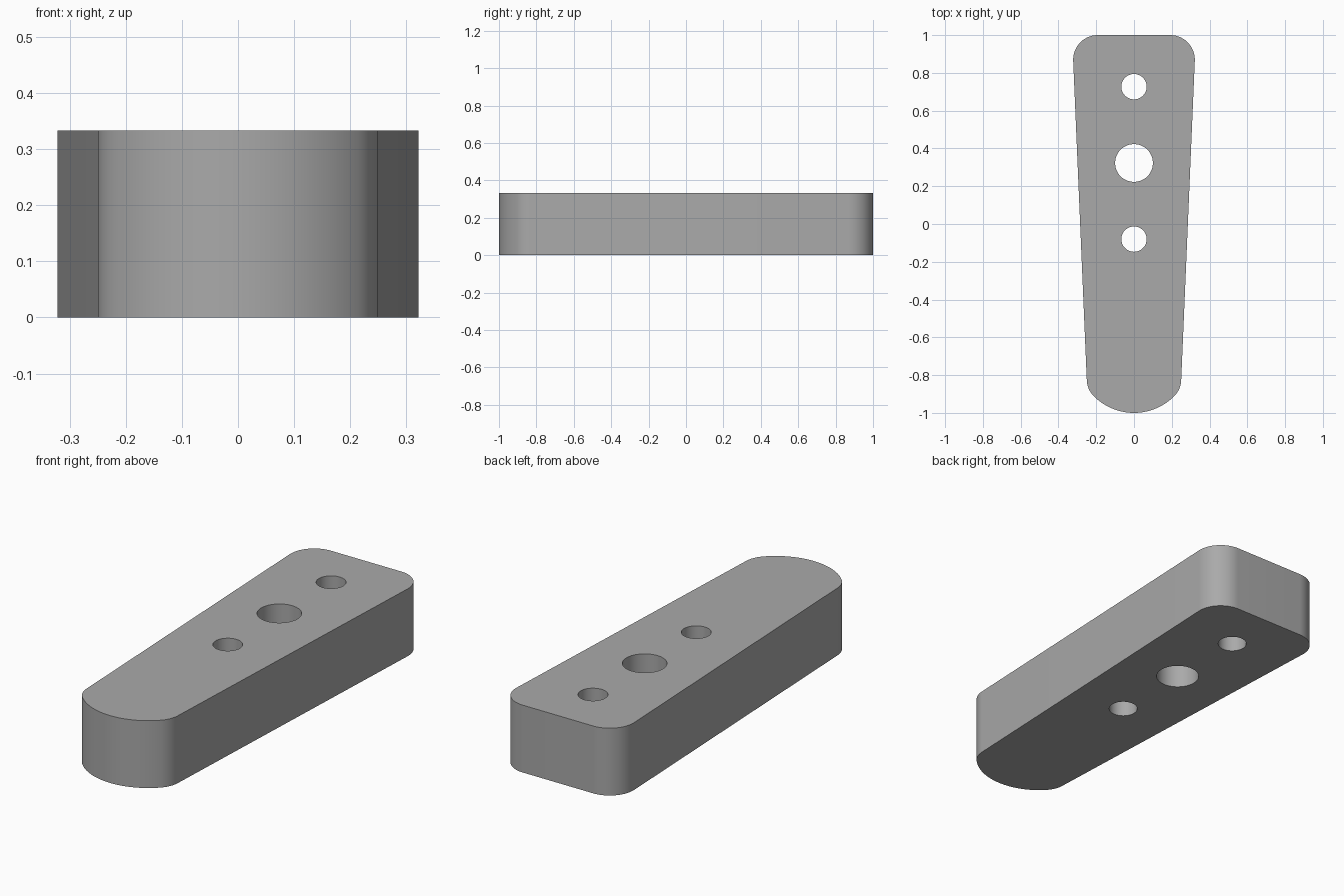
import bpy, bmesh
from math import sin, cos, radians

if "Cube" in bpy.data.objects:
    bpy.data.objects.remove(bpy.data.objects["Cube"])

HEIGHT = 0.333


def arc(cx, cy, r, a0, a1, n):
    """Points along an arc, angles in degrees."""
    return [(cx + r * cos(radians(a0 + (a1 - a0) * i / n)),
             cy + r * sin(radians(a0 + (a1 - a0) * i / n))) for i in range(n + 1)]


def add_loop(curve, pts):
    s = curve.splines.new('POLY')
    s.points.add(len(pts) - 1)
    for p, (x, y) in zip(s.points, pts):
        p.co = (x, y, 0, 1)
    s.use_cyclic_u = True


# Right half of the tapered outline: round nose, blended corner, side, top corner
half = arc(0, -0.70, 0.30, -90, -44.4, 14)
half += arc(0.125, -0.8225, 0.125, -44.4, -2.4, 12)[1:]
half += arc(0.192, 0.87, 0.13, -2.4, 90, 20)
outline = half + [(-x, y) for x, y in reversed(half[1:])]

curve = bpy.data.curves.new("tapered_plate", 'CURVE')
curve.dimensions = '2D'
curve.fill_mode = 'BOTH'
curve.extrude = HEIGHT / 2
add_loop(curve, outline)

# Three through holes
for y, r in ((0.727, 0.067), (0.323, 0.10), (-0.08, 0.067)):
    add_loop(curve, arc(0, y, r, 0, 360, 64)[:-1])

# Turn the extruded profile into a closed mesh
plate = bpy.data.objects.new("tapered_plate", curve)
bpy.context.collection.objects.link(plate)
bpy.context.view_layer.objects.active = plate
plate.select_set(True)
bpy.ops.object.convert(target='MESH')
plate = bpy.context.object
plate.name = "tapered_plate"

bm = bmesh.new()
bm.from_mesh(plate.data)
bmesh.ops.remove_doubles(bm, verts=bm.verts, dist=1e-5)
bmesh.ops.translate(bm, verts=bm.verts, vec=(0, 0, HEIGHT / 2))
bmesh.ops.recalc_face_normals(bm, faces=bm.faces)
for f in bm.faces:
    f.material_index = 0
bm.to_mesh(plate.data)
bm.free()
bpy.ops.object.shade_smooth_by_angle(angle=radians(30))

# Dark grey finish
grey = bpy.data.materials.new("dark_grey")
grey.diffuse_color = (0.4, 0.4, 0.4, 1)
grey.use_nodes = True
grey.node_tree.nodes["Principled BSDF"].inputs["Base Color"].default_value = grey.diffuse_color
plate.data.materials.clear()
plate.data.materials.append(grey)
